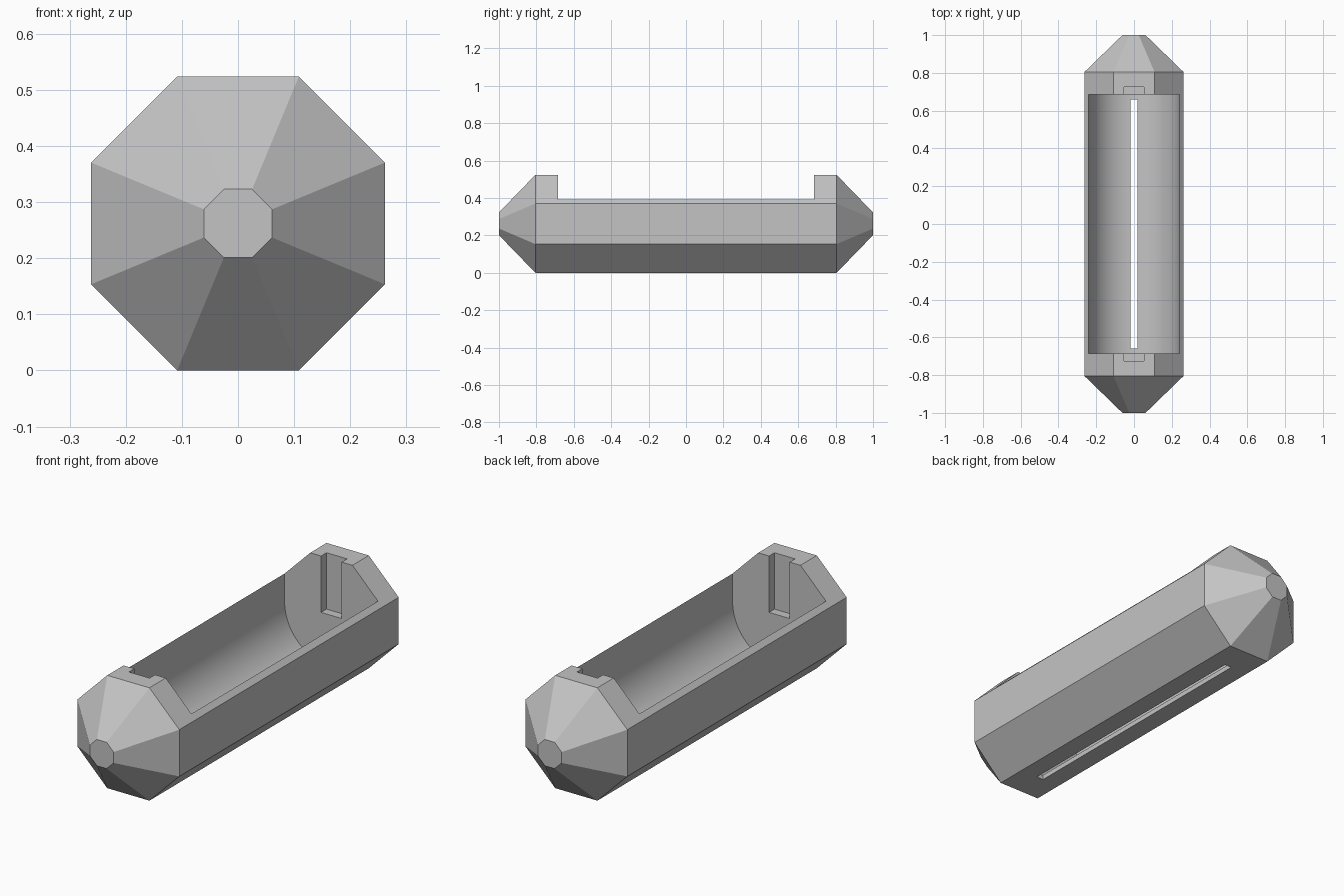
import bpy, bmesh, math

cube = bpy.data.objects.get("Cube")
if cube:
    bpy.data.objects.remove(cube, do_unlink=True)

HALF = 0.262          # half width of the octagonal hull, also its centre height
CAVITY = 0.24         # cavity radius

grey = bpy.data.materials.new("light grey")
grey.use_nodes = True
grey.diffuse_color = (0.55, 0.55, 0.55, 1)
grey.node_tree.nodes["Principled BSDF"].inputs["Base Color"].default_value = (0.55, 0.55, 0.55, 1)


def octagon(apothem):
    r = apothem / math.cos(math.pi / 8)
    angles = [math.pi / 8 + i * math.pi / 4 for i in range(8)]
    return [(r * math.cos(a), HALF + r * math.sin(a)) for a in angles]


def loft(name, sections):
    """Skin a closed solid through (y, [(x, z), ...]) sections."""
    bm = bmesh.new()
    rings = [[bm.verts.new((x, y, z)) for x, z in pts] for y, pts in sections]
    n = len(rings[0])
    for a, b in zip(rings, rings[1:]):
        for i in range(n):
            j = (i + 1) % n
            bm.faces.new((a[i], a[j], b[j], b[i]))
    bm.faces.new(rings[0])
    bm.faces.new(rings[-1])
    bmesh.ops.recalc_face_normals(bm, faces=bm.faces)
    mesh = bpy.data.meshes.new(name)
    bm.to_mesh(mesh)
    bm.free()
    mesh.materials.append(grey)
    obj = bpy.data.objects.new(name, mesh)
    bpy.context.collection.objects.link(obj)
    return obj


def prism(name, pts, half_length):
    return loft(name, [(-half_length, pts), (half_length, pts)])


def rect(half_width, low, high):
    return [(-half_width, low), (half_width, low), (half_width, high), (-half_width, high)]


# Octagonal hull with tapered ends
hull = loft("hull", [(-1, octagon(0.061)), (-0.805, octagon(HALF)),
                     (0.805, octagon(HALF)), (1, octagon(0.061))])

# Round-bottomed cavity open at the top
steps = 48
arc = [math.pi + math.pi * i / steps for i in range(steps + 1)]
trough = [(CAVITY * math.cos(a), HALF + CAVITY * math.sin(a)) for a in arc]
trough += [(CAVITY, 0.7), (-CAVITY, 0.7)]

cutters = [
    prism("cavity_cutter", trough, 0.685),
    prism("end_notch_cutter", rect(0.053, HALF, 0.65), 0.725),
    prism("floor_slot_cutter", rect(0.018, -0.1, 0.1), 0.66),
]

bpy.ops.object.select_all(action='DESELECT')
bpy.context.view_layer.objects.active = hull
hull.select_set(True)
for cutter in cutters:
    cutter.hide_render = True
    mod = hull.modifiers.new(cutter.name, 'BOOLEAN')
    mod.operation = 'DIFFERENCE'
    mod.solver = 'EXACT'
    mod.object = cutter
    bpy.ops.object.modifier_apply(modifier=mod.name)
    bpy.data.objects.remove(cutter, do_unlink=True)

# Smooth cavity, crisp hull edges
bpy.ops.object.shade_smooth_by_angle(angle=math.radians(20))
